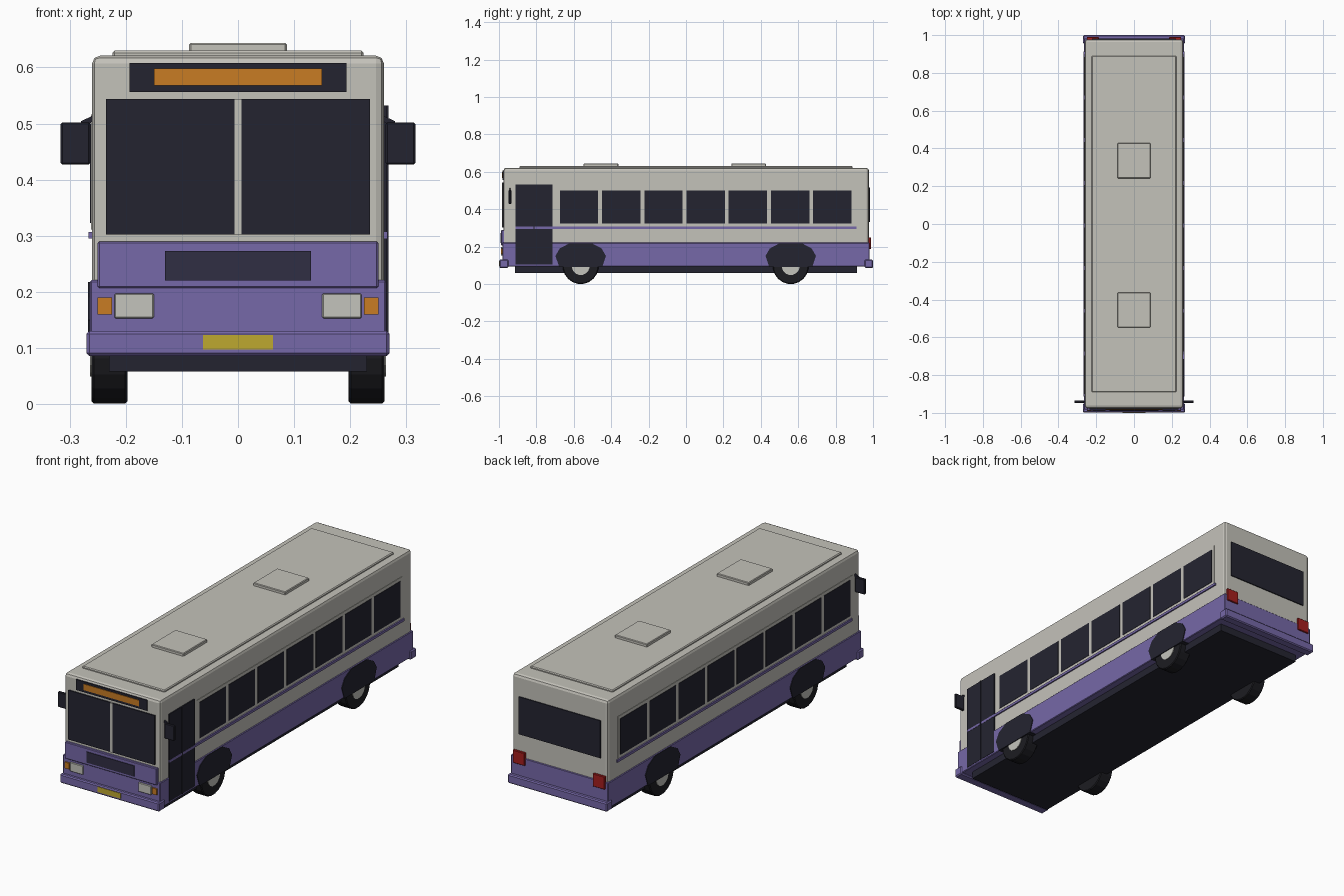
import bpy, bmesh, math

if "Cube" in bpy.data.objects:
    bpy.data.objects.remove(bpy.data.objects["Cube"])


def material(name, r, g, b):
    m = bpy.data.materials.new(name)
    lin = [(c / 255 / 12.92 if c < 11 else ((c / 255 + 0.055) / 1.055) ** 2.4) for c in (r, g, b)]
    m.diffuse_color = (*lin, 1)
    m.use_nodes = True
    m.node_tree.nodes["Principled BSDF"].inputs["Base Color"].default_value = m.diffuse_color
    return m


LIGHT = material("warm grey paint", 196, 194, 186)
PURPLE = material("purple paint", 118, 104, 168)
DARK = material("dark glass and trim", 36, 36, 48)
TYRE = material("tyre black", 28, 28, 33)
GRILLE = material("grille slate", 48, 46, 68)
ORANGE = material("orange", 200, 124, 36)
YELLOW = material("plate yellow", 190, 168, 48)
RED = material("tail red", 165, 30, 30)
LAMP = material("lamp grey", 196, 196, 188)


def finish(name, bm, mat, bevel=0, segments=1):
    bmesh.ops.recalc_face_normals(bm, faces=bm.faces)
    mesh = bpy.data.meshes.new(name)
    bm.to_mesh(mesh)
    bm.free()
    mesh.materials.append(mat)
    ob = bpy.data.objects.new(name, mesh)
    bpy.context.collection.objects.link(ob)
    if bevel:
        mod = ob.modifiers.new("bevel", 'BEVEL')
        mod.width, mod.segments = bevel, segments
    return ob


def box(name, x, y, z, mat, bevel=0, segments=1):
    """Box from (low, high) ranges on each axis."""
    bm = bmesh.new()
    bmesh.ops.create_cube(bm, size=1)
    for v in bm.verts:
        for i, (a, b) in enumerate((x, y, z)):
            v.co[i] = (a + b) / 2 + v.co[i] * (b - a)
    return finish(name, bm, mat, bevel, segments)


def prism(name, points, x0, x1, mat, bevel=0):
    """Extrude a (y, z) outline along x."""
    bm = bmesh.new()
    face = bm.faces.new([bm.verts.new((x0, y, z)) for y, z in points])
    out = bmesh.ops.extrude_face_region(bm, geom=[face])
    for v in out["geom"]:
        if isinstance(v, bmesh.types.BMVert):
            v.co.x = x1
    return finish(name, bm, mat, bevel)


def disc(name, y, z, r, x0, x1, mat, n=20, bevel=0):
    pts = [(y + r * math.cos(2 * math.pi * (i + .5) / n),
            z + r * math.sin(2 * math.pi * (i + .5) / n)) for i in range(n)]
    return prism(name, pts, x0, x1, mat, bevel)


def span(s, a, b):
    """Mirror an x range to side s."""
    return (a, b) if s > 0 else (-b, -a)


# Body shell, skirt, underbody and bumpers
box("upper_body", (-.26, .26), (-.976, .978), (.2, .621), LIGHT, .014, 2)
box("lower_skirt", (-.264, .264), (-.982, .982), (.094, .221), PURPLE, .003)
box("underbody", (-.23, .23), (-.915, .915), (.058, .11), DARK)
box("front_bumper", (-.27, .27), (-.998, -.95), (.086, .13), PURPLE, .005)
box("rear_bumper", (-.27, .27), (.955, 1.0), (.086, .13), PURPLE, .005)

# Roof panel and hatches
box("roof_panel", (-.224, .224), (-.89, .89), (.61, .63), LIGHT, .004)
for i, y in enumerate((-.455, .335)):
    box(f"roof_hatch_{i + 1}", (-.087, .087), (y - .093, y + .093), (.625, .644), LIGHT, .003)

# Front face
box("front_panel", (-.25, .25), (-.988, -.96), (.207, .29), PURPLE, .003)
box("front_grille", (-.13, .13), (-.991, -.985), (.22, .273), GRILLE)
for s in (-1, 1):
    box("windscreen", span(s, .006, .235), (-.982, -.974), (.302, .544), DARK)
    box("headlight", span(s, .15, .22), (-.99, -.981), (.153, .197), LAMP, .002)
    box("front_indicator", span(s, .225, .25), (-.989, -.981), (.16, .19), ORANGE)
box("windscreen_divider", (-.006, .006), (-.984, -.975), (.302, .544), LIGHT)
box("destination_sign", (-.193, .193), (-.981, -.974), (.556, .608), DARK)
box("sign_display", (-.15, .15), (-.984, -.98), (.568, .598), ORANGE)
box("number_plate", (-.062, .062), (-1.0, -.996), (.097, .123), YELLOW)

# Rear face
box("rear_window", (-.222, .222), (.976, .983), (.332, .516), DARK)
for s in (-1, 1):
    box("tail_light", span(s, .185, .25), (.976, .989), (.187, .25), RED, .002)

# Sides: window bands, stripes, mirrors, arches and wheels
for s in (-1, 1):
    side = "right" if s > 0 else "left"
    count = 7 if s > 0 else 8
    first = .885 - .2258 * (count - 1) - .205
    box(f"{side}_window_frame", span(s, .255, .2622), (first - .016, .901), (.311, .516), LIGHT)
    for i in range(count):
        y = first + .2258 * i
        box(f"{side}_window_{i + 1}", span(s, .257, .264), (y, y + .205), (.323, .5), DARK)
    box(f"{side}_stripe", span(s, .257, .2665), (-.912, .912), (.295, .307), PURPLE)
    box(f"{side}_mirror", span(s, .263, .316), (-.948, -.934), (.427, .502), DARK, .003)
    # Mirror arm, slanting from the body down to the mirror head
    arm = box(f"{side}_mirror_arm", span(s, .255, .28), (-.945, -.937), (.494, .504), DARK)
    for v in arm.data.vertices:
        if abs(v.co.x) < .26:
            v.co.z += .012
        elif v.co.z < .5:
            v.co.z -= .004
    for end, y in (("front", -.563), ("rear", .56)):
        half = [(.115, .092), (.135, .15), (.112, .19), (.06, .218)]
        arch = [(y + a, z) for a, z in half] + [(y - a, z) for a, z in reversed(half)]
        prism(f"{end}_{side}_wheel_arch", arch, s * .2, s * .2675, DARK)
        disc(f"{end}_{side}_tyre", y, .096, .096, s * .197, s * .261, TYRE, 20, .004)
        disc(f"{end}_{side}_hub", y, .096, .048, s * .25, s * .264, LAMP, 16)

# Two-leaf door at the front right
for i, (a, b) in enumerate(((-.912, -.814), (-.811, -.714))):
    box(f"door_leaf_{i + 1}", (.255, .2655), (a, b), (.104, .532), DARK)
box("door_seam", (.255, .268), (-.816, -.809), (.104, .532), DARK)
